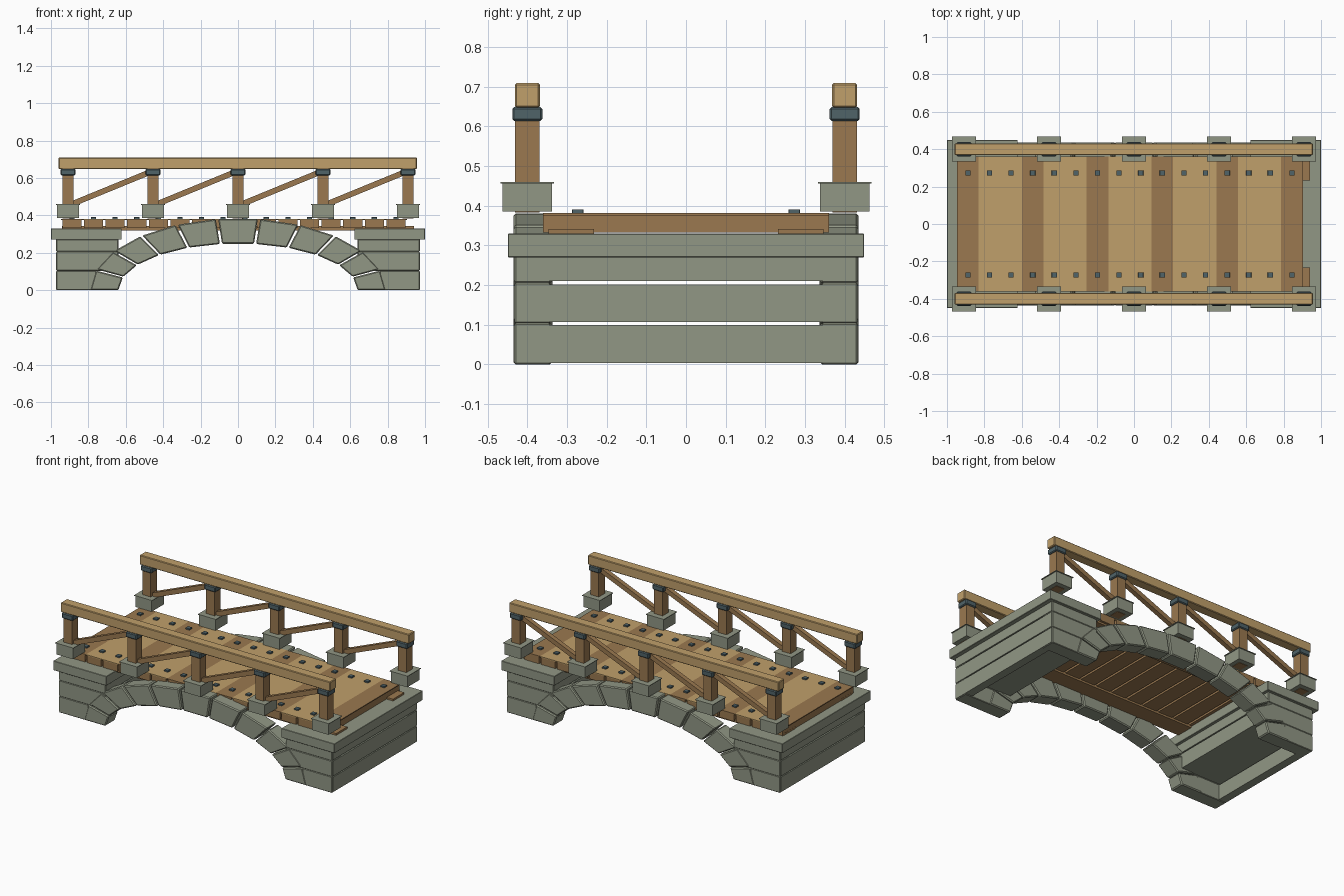
import bpy, bmesh, math
from mathutils import Matrix, Vector

if "Cube" in bpy.data.objects:
    bpy.data.objects.remove(bpy.data.objects["Cube"])


def make_material(name, rgb):
    m = bpy.data.materials.new(name)
    m.diffuse_color = (*rgb, 1)
    m.use_nodes = True
    m.node_tree.nodes["Principled BSDF"].inputs["Base Color"].default_value = m.diffuse_color
    return m


STONE = make_material("grey green stone", (0.285, 0.31, 0.235))
BROWN = make_material("brown wood", (0.325, 0.19, 0.08))
LIGHT = make_material("light wood", (0.53, 0.35, 0.145))
IRON = make_material("dark iron", (0.08, 0.125, 0.14))


def finish(bm, name, mat, bevel=0.0):
    bmesh.ops.recalc_face_normals(bm, faces=bm.faces[:])
    if bevel:
        bmesh.ops.bevel(bm, geom=bm.edges[:], offset=bevel, segments=1,
                        affect='EDGES', profile=0.5)
    me = bpy.data.meshes.new(name)
    bm.to_mesh(me)
    bm.free()
    me.materials.append(mat)
    ob = bpy.data.objects.new(name, me)
    bpy.context.collection.objects.link(ob)
    return ob


def box(name, mat, x, y, z, bevel=0.0):
    """Box from (min, max) ranges on each axis."""
    bm = bmesh.new()
    size = [r[1] - r[0] for r in (x, y, z)]
    mid = [(r[0] + r[1]) / 2 for r in (x, y, z)]
    bmesh.ops.create_cube(bm, size=1, matrix=Matrix.Translation(mid) @ Matrix.Diagonal((*size, 1)))
    return finish(bm, name, mat, bevel)


def around(c, half):
    return (c - half, c + half)


def side_range(s, a, b):
    return (min(s * a, s * b), max(s * a, s * b))


def beam(name, mat, start, end, thick):
    """Square bar between two points in an x-z plane."""
    a, b = Vector(start), Vector(end)
    d = b - a
    rot = Matrix.Rotation(-math.atan2(d.z, d.x), 4, 'Y')
    bm = bmesh.new()
    bmesh.ops.create_cube(bm, size=1, matrix=Matrix.Translation((a + b) / 2) @ rot
                          @ Matrix.Diagonal((d.length, thick, thick, 1)))
    return finish(bm, name, mat)


# Abutments: end courses, side blocks and a wide cap; the lowest course is open inside
for s in (-1, 1):
    for z, inner in (((0.004, 0.1), 0.92), ((0.107, 0.202), 0.64), ((0.21, 0.272), 0.64)):
        box("abutment_course", STONE, side_range(s, inner, 0.973), (-0.427, 0.427), z)
    for side in (-1, 1):
        for z, inner in (((0, 0.104), 0.76), ((0.104, 0.206), 0.64), ((0.206, 0.272), 0.64)):
            box("side_block", STONE, side_range(s, inner, 0.97),
                side_range(side, 0.342, 0.432), z, 0.003)
    box("abutment_cap", STONE, side_range(s, 0.622, 1.0), (-0.449, 0.449), (0.27, 0.33), 0.002)

# Arch rings: wedge stones between two half ellipses
COUNT = 11
STEP = math.pi / COUNT
GAP = math.radians(0.5)
for s in (-1, 1):
    for i in range(COUNT):
        t0 = i * STEP + (GAP if i else 0)
        t1 = (i + 1) * STEP - (GAP if i < COUNT - 1 else 0)
        bm = bmesh.new()
        rings = []
        for y in (s * 0.337, s * 0.435):
            rings.append([bm.verts.new((a * math.cos(t), y, b * math.sin(t)))
                          for a, b, t in ((0.64, 0.25, t0), (0.79, 0.384, t0),
                                          (0.79, 0.384, t1), (0.64, 0.25, t1))])
        near, far = rings
        bm.faces.new(near)
        bm.faces.new(far[::-1])
        for k in range(4):
            n = (k + 1) % 4
            bm.faces.new((near[k], far[k], far[n], near[n]))
        finish(bm, "arch_stone", STONE, 0.006)

# Stringers carrying the deck
for s in (-1, 1):
    box("stringer", BROWN, (-0.94, 0.94), side_range(s, 0.232, 0.346), (0.32, 0.342))

# Deck: planks with closed top boards, every third one darker, and nails
PITCH = 0.1155
for i in range(16):
    x = -0.888 + i * PITCH
    box("plank", BROWN, around(x, 0.051), (-0.36, 0.36), (0.332, 0.376))
    box("plank_top", BROWN if i % 3 == 0 else LIGHT, around(x, PITCH / 2),
        (-0.36, 0.36), (0.376, 0.382))
    for s in (-1, 1):
        box("nail", IRON, around(x, 0.014), around(s * 0.273, 0.014), (0.38, 0.391), 0.001)

# Railings: stone feet, posts, iron collars, braces and handrail
POSTS = [-0.909 + 0.4545 * i for i in range(5)]
for s in (-1, 1):
    y = s * 0.4
    for x in POSTS:
        box("post_foot", STONE, around(x, 0.058), around(y, 0.062), (0.385, 0.457))
        box("post_foot_lip", STONE, around(x, 0.064), around(y, 0.067), (0.456, 0.46))
        box("post", BROWN, around(x, 0.03), around(y, 0.031), (0.383, 0.65))
        box("post_collar", IRON, around(x, 0.039), around(y, 0.038), (0.614, 0.649), 0.005)
    for a, b in zip(POSTS, POSTS[1:]):
        beam("brace", BROWN, (a + 0.022, y, 0.461), (b - 0.015, y, 0.632), 0.03)
    box("handrail", LIGHT, (-0.959, 0.957), around(y, 0.0315), (0.648, 0.709), 0.004)
